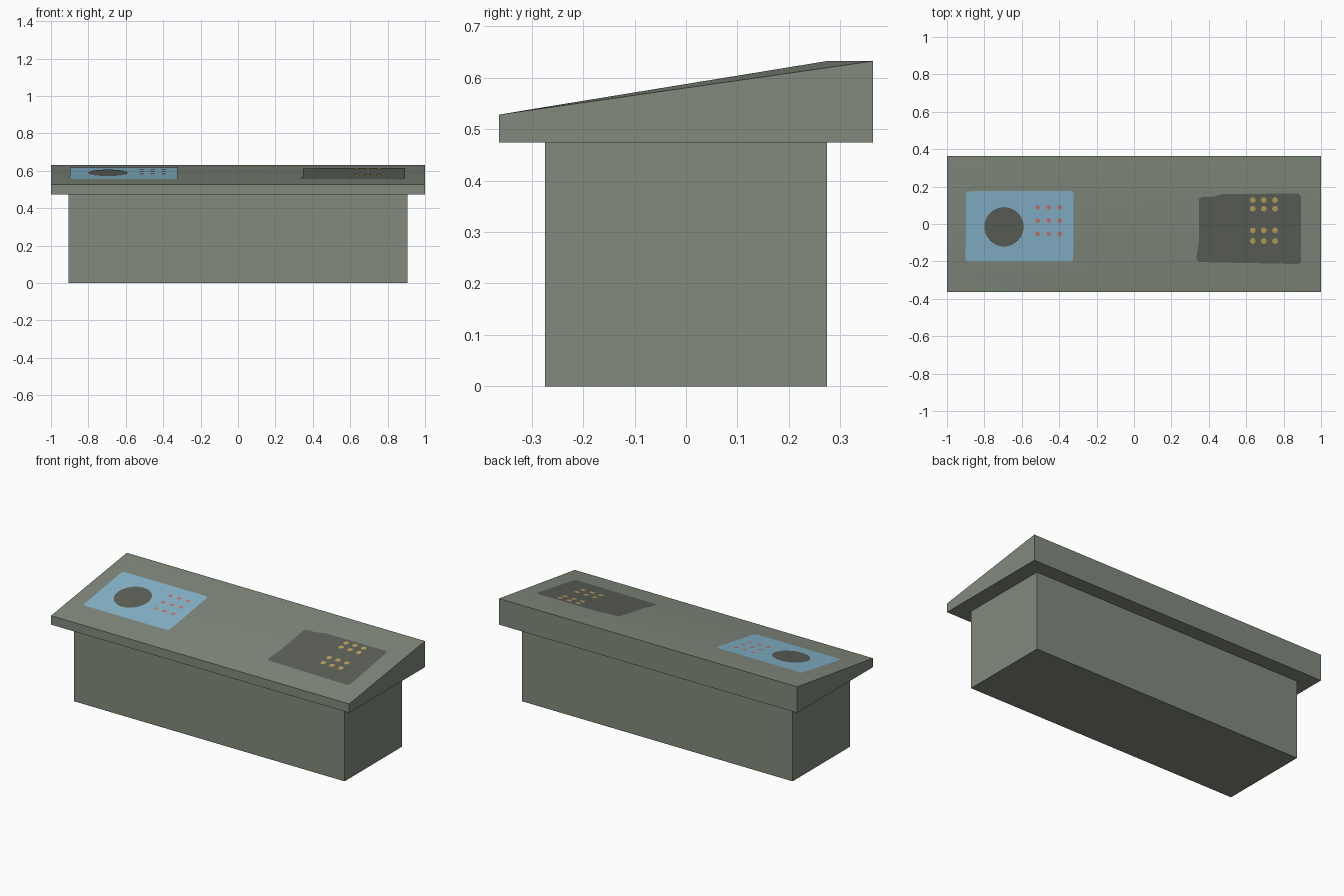
import bpy, bmesh, math

if "Cube" in bpy.data.objects:
    bpy.data.objects.remove(bpy.data.objects["Cube"])


def srgb(r, g, b):
    conv = lambda c: c / 12.92 if c <= 0.04045 else ((c + 0.055) / 1.055) ** 2.4
    return (conv(r / 255), conv(g / 255), conv(b / 255), 1)


def material(name, *rgb):
    m = bpy.data.materials.new(name)
    m.diffuse_color = srgb(*rgb)
    m.use_nodes = True
    m.node_tree.nodes["Principled BSDF"].inputs["Base Color"].default_value = m.diffuse_color
    return m


GREY_GREEN = material("grey_green", 130, 138, 125)
BLUE = material("light_blue", 135, 183, 206)
DARK = material("dark_grey", 94, 97, 90)
YELLOW = material("dull_yellow", 188, 162, 92)
RED = material("soft_red", 204, 118, 108)


def add_mesh(name, bm, mat):
    me = bpy.data.meshes.new(name)
    bm.to_mesh(me)
    bm.free()
    me.materials.append(mat)
    ob = bpy.data.objects.new(name, me)
    bpy.context.collection.objects.link(ob)
    return ob


def rect(x, y):
    return [(-x, -y), (x, -y), (x, y), (-x, y)]


def desk_z(y):
    # height of the sloping desk surface
    return 0.543 + (y + 0.273) * (0.632 - 0.543) / 0.546


def loft(name, rings, mat):
    # closed solid through rings of 3D points
    bm = bmesh.new()
    loops = [[bm.verts.new(p) for p in ring] for ring in rings]
    for a, b in zip(loops, loops[1:]):
        n = len(a)
        for i in range(n):
            j = (i + 1) % n
            bm.faces.new((a[i], a[j], b[j], b[i]))
    bm.faces.new(loops[0][::-1])
    bm.faces.new(loops[-1])
    bmesh.ops.recalc_face_normals(bm, faces=bm.faces)
    return add_mesh(name, bm, mat)


def plates(name, outlines, mat, lift):
    # thin painted shapes lying on the slope
    bm = bmesh.new()
    for outline in outlines:
        bm.faces.new([bm.verts.new((x, y, desk_z(y) + lift)) for x, y in outline])
    return add_mesh(name, bm, mat)


def disc(cx, cy, r, n=8):
    return [(cx + r * math.cos(math.tau * i / n), cy + r * math.sin(math.tau * i / n))
            for i in range(n)]


# Pedestal
loft("pedestal", [[(x, y, z) for x, y in rect(0.907, 0.274)] for z in (0, 0.474)], GREY_GREEN)

# Overhanging desk top with a gently raised sloping middle
edge, inner = rect(1, 0.363), rect(0.907, 0.273)
top = loft("desk_top", [
    [(x, y, 0.474) for x, y in edge],
    [(x, y, 0.528 if y < 0 else 0.632) for x, y in edge],
    [(x, y, desk_z(y)) for x, y in inner]], GREY_GREEN)
for p in top.data.polygons:
    p.use_smooth = True
bpy.context.view_layer.objects.active = top
top.select_set(True)
bpy.ops.object.shade_smooth_by_angle(angle=math.radians(30))

# Blue panel with round dial and red lamps
plates("blue_panel", [[(-0.89, -0.2), (-0.335, -0.2), (-0.325, -0.19), (-0.322, 0.165),
                       (-0.335, 0.177), (-0.89, 0.175), (-0.898, 0.165), (-0.9, -0.19)]],
       BLUE, 0.002)
plates("dial", [disc(-0.695, -0.015, 0.105, 40)], DARK, 0.004)
plates("dial_marks", [disc(-0.592, -0.02, 0.01), disc(-0.695, -0.118, 0.01)], YELLOW, 0.003)
plates("red_lamps", [disc(x, y, 0.013) for x in (-0.515, -0.456, -0.397)
                     for y in (0.089, 0.018, -0.053)], RED, 0.004)

# Dark panel with yellow buttons
plates("dark_panel", [[(0.345, -0.203), (0.42, -0.205), (0.88, -0.214), (0.893, -0.205),
                       (0.892, 0.148), (0.88, 0.163), (0.47, 0.16), (0.43, 0.147),
                       (0.36, 0.143), (0.348, 0.132), (0.347, -0.1), (0.333, -0.185)]],
       DARK, 0.002)
plates("yellow_buttons", [disc(x, y, 0.016) for x in (0.635, 0.694, 0.754)
                          for y in (0.128, 0.082, -0.034, -0.091)], YELLOW, 0.004)
